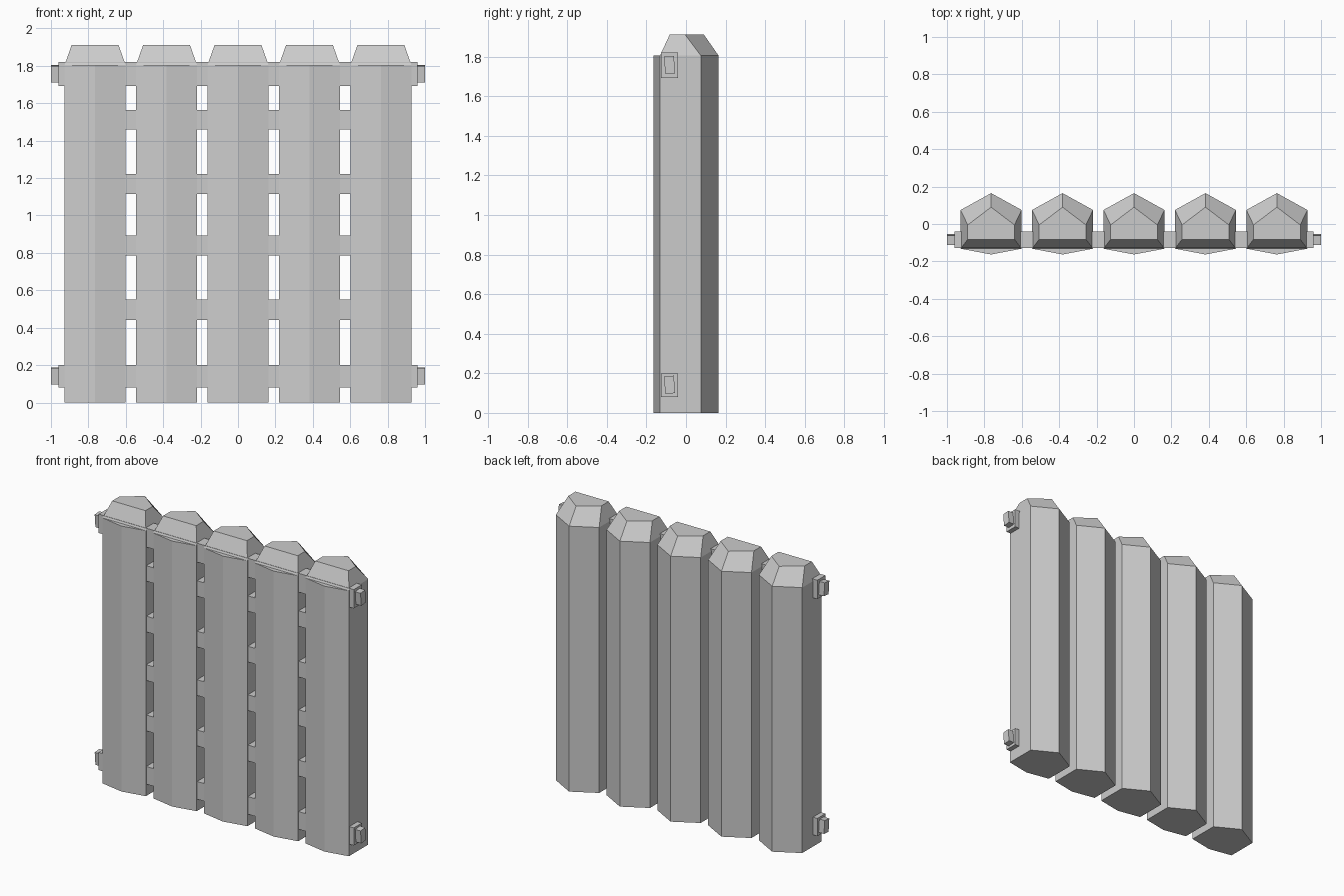
import bpy, bmesh, math
from mathutils import Matrix

if "Cube" in bpy.data.objects:
    bpy.data.objects.remove(bpy.data.objects["Cube"], do_unlink=True)

GREY = (0.6, 0.6, 0.6, 1)
mat = bpy.data.materials.new("plain grey")
mat.use_nodes = True
mat.diffuse_color = GREY
mat.node_tree.nodes["Principled BSDF"].inputs["Base Color"].default_value = GREY


def finish(name, bm):
    bmesh.ops.recalc_face_normals(bm, faces=bm.faces)
    mesh = bpy.data.meshes.new(name)
    bm.to_mesh(mesh)
    bm.free()
    mesh.materials.append(mat)
    obj = bpy.data.objects.new(name, mesh)
    bpy.context.collection.objects.link(obj)
    return obj


def box(name, low, high, tilt=0):
    bm = bmesh.new()
    bmesh.ops.create_cube(bm, size=1)
    size = [b - a for a, b in zip(low, high)]
    mid = [(a + b) / 2 for a, b in zip(low, high)]
    bmesh.ops.transform(bm, verts=bm.verts, matrix=Matrix.Translation(mid)
                        @ Matrix.Rotation(tilt, 4, "X") @ Matrix.Diagonal((*size, 1)))
    return finish(name, bm)


def log(name, x):
    # Six-sided post: flat ledge at the front, tapered cap behind it
    bm = bmesh.new()
    w, t = 0.163, 0.125
    base = [(-w, -0.132), (w, -0.132), (w, 0.075), (0, 0.165), (-w, 0.075)]
    crown = [(-t, -0.082), (t, -0.082), (t, -0.005), (0, 0.09), (-t, -0.005)]
    rings = [[bm.verts.new((x + px, py, z)) for px, py in pts]
             for pts, z in ((base, 0), (base, 1.805), (crown, 1.912))]
    nose = [bm.verts.new((x, -0.163, z)) for z in (0, 1.805)]
    low, mid, top = rings
    bm.faces.new([low[0], nose[0]] + low[1:])
    bm.faces.new(top)
    bm.faces.new((mid[0], nose[1], mid[1]))
    for i in range(5):
        j = (i + 1) % 5
        bm.faces.new((mid[i], mid[j], top[j], top[i]))
        if i:
            bm.faces.new((low[i], low[j], mid[j], mid[i]))
    bm.faces.new((low[0], nose[0], nose[1], mid[0]))
    bm.faces.new((nose[0], low[1], mid[1], nose[1]))
    return finish(name, bm)


# Row of posts
for i in range(5):
    log(f"post_{i + 1}", (i - 2) * 0.382)

# Crossing rails: the lowest and highest stick out past the posts
rails = [(0.08, 0.2), (0.442, 0.55), (0.785, 0.892),
         (1.115, 1.222), (1.46, 1.565), (1.692, 1.82)]
for i, (z0, z1) in enumerate(rails):
    outer = i in (0, len(rails) - 1)
    reach = 0.96 if outer else 0.8
    box(f"rail_{i + 1}", (-reach, -0.127, z0), (reach, -0.04, z1))
    # Slightly tilted pegs at the ends of the outer rails
    if outer:
        mid = (z0 + z1) / 2 + 0.002
        for side, s in (("left", 1), ("right", -1)):
            xs = sorted((s * 0.9, s))
            box(f"peg_{side}_{i + 1}", (xs[0], -0.108, mid - 0.044),
                (xs[1], -0.058, mid + 0.044), math.radians(5))
